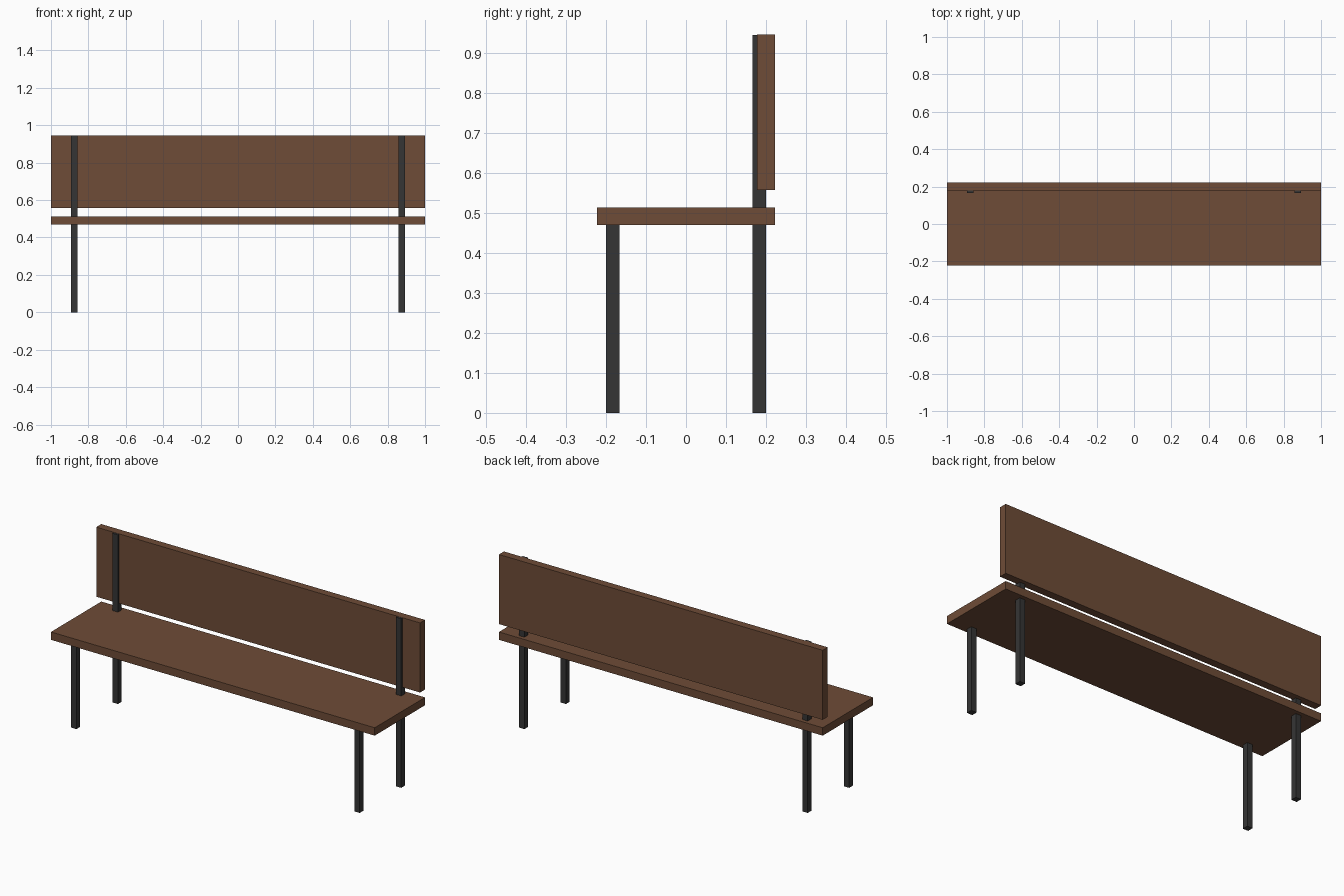
import bpy

if "Cube" in bpy.data.objects:
    bpy.data.objects.remove(bpy.data.objects["Cube"])


def make_material(name, colour):
    mat = bpy.data.materials.new(name)
    mat.diffuse_color = (*colour, 1)
    mat.use_nodes = True
    mat.node_tree.nodes["Principled BSDF"].inputs["Base Color"].default_value = mat.diffuse_color
    return mat


wood = make_material("brown wood", (0.156, 0.072, 0.038))
metal = make_material("dark metal", (0.036, 0.036, 0.036))


def box(name, low, high, mat):
    """Box spanning two opposite corners."""
    centre = [(a + b) / 2 for a, b in zip(low, high)]
    bpy.ops.mesh.primitive_cube_add(size=1, location=centre)
    obj = bpy.context.object
    obj.name = name
    obj.scale = [b - a for a, b in zip(low, high)]
    bpy.ops.object.transform_apply(location=False, rotation=False, scale=True)
    obj.data.materials.append(mat)
    return obj


# Wooden planks
box("seat", (-1, -0.222, 0.469), (1, 0.222, 0.513), wood)
box("backrest", (-1, 0.178, 0.557), (1, 0.222, 0.9455), wood)

# Short front legs and tall rear posts that carry the backrest
HALF = 0.0167
for side, x in (("left", -0.875), ("right", 0.875)):
    for part, y, top in (("front_leg", -0.1833, 0.471), ("rear_post", 0.1833, 0.9445)):
        box(f"{part}_{side}", (x - HALF, y - HALF, 0), (x + HALF, y + HALF, top), metal)
